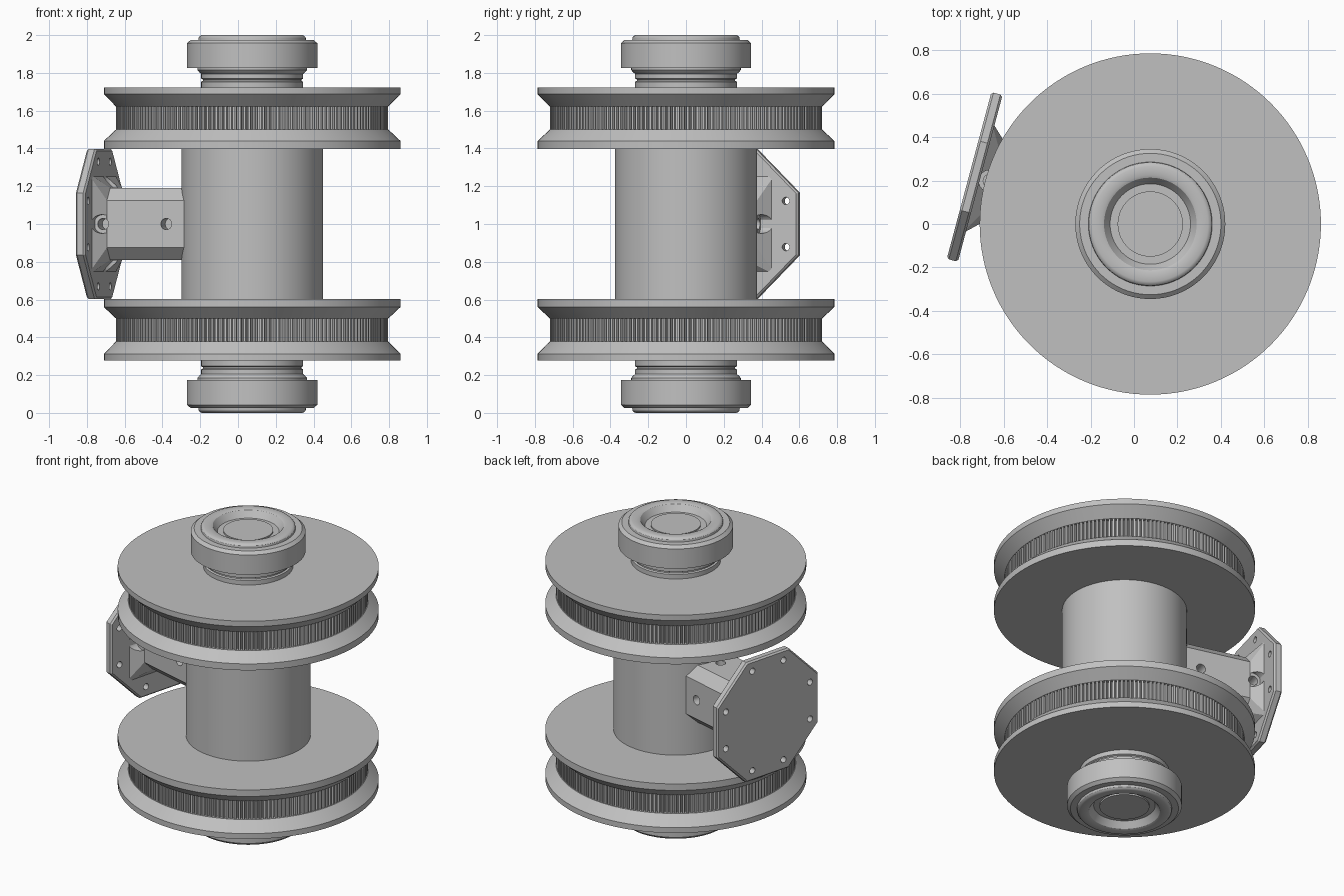
import bpy, bmesh, math
from mathutils import Matrix

cube = bpy.data.objects.get("Cube")
if cube:
    bpy.data.objects.remove(cube, do_unlink=True)

AXIS = (0.075, 0, 1)          # centre of the drum
ARM_ANGLE = math.radians(165)  # direction in which the mount points

grey = bpy.data.materials.new("plain_grey")
grey.use_nodes = True
grey.diffuse_color = (0.53, 0.53, 0.53, 1)
grey.node_tree.nodes["Principled BSDF"].inputs["Base Color"].default_value = grey.diffuse_color


def make(name, bm, angle=0):
    bmesh.ops.recalc_face_normals(bm, faces=bm.faces)
    mesh = bpy.data.meshes.new(name)
    bm.to_mesh(mesh)
    bm.free()
    mesh.materials.append(grey)
    ob = bpy.data.objects.new(name, mesh)
    bpy.context.collection.objects.link(ob)
    ob.location = AXIS
    ob.rotation_euler.z = angle
    return ob


def finish(ob, smooth=True):
    bpy.ops.object.select_all(action='DESELECT')
    ob.select_set(True)
    bpy.context.view_layer.objects.active = ob
    for mod in list(ob.modifiers):
        bpy.ops.object.modifier_apply(modifier=mod.name)
    if smooth:
        bpy.ops.object.shade_smooth_by_angle(angle=math.radians(30))
    return ob


def loft(sections):
    """Skin a stack of equal-length rings and cap both ends."""
    bm = bmesh.new()
    rings = [[bm.verts.new(p) for p in s] for s in sections]
    n = len(rings[0])
    for a, b in zip(rings, rings[1:]):
        for i in range(n):
            j = (i + 1) % n
            bm.faces.new((a[i], a[j], b[j], b[i]))
    bm.faces.new(rings[0])
    bm.faces.new(rings[-1])
    return bm


def circle(r, z, n=128):
    return [(r * math.cos(math.tau * i / n), r * math.sin(math.tau * i / n), z) for i in range(n)]


def turned(name, profile, side=1):
    return finish(make(name, loft([circle(r, side * z) for r, z in profile])))


def octagon(x, half, chamfer):
    a, b = half, half - chamfer
    return [(x, y, z) for y, z in
            [(a, -b), (a, b), (b, a), (-b, a), (-a, b), (-a, -b), (-b, -a), (b, -a)]]


def drill(bm, r, start, end, matrix):
    """Add a cylinder running along the matrix's z direction."""
    bmesh.ops.create_cone(bm, cap_ends=True, segments=24, radius1=r, radius2=r, depth=end - start,
                          matrix=matrix @ Matrix.Translation((0, 0, (start + end) / 2)))


def cut(ob, bm):
    cutter = make(ob.name + "_cutter", bm, ARM_ANGLE)
    cutter.hide_render = True
    mod = ob.modifiers.new("holes", 'BOOLEAN')
    mod.object = cutter
    mod.solver = 'EXACT'
    bpy.context.view_layer.update()
    finish(ob)
    bpy.data.objects.remove(cutter, do_unlink=True)


# Central drum
turned("drum", [(0.375, -0.41), (0.375, 0.41)])

# Pulley, toothed belt seat and end cap, mirrored top and bottom
TEETH = 180
pulley = [(0.785, 0.397), (0.785, 0.44), (0.722, 0.499), (0.695, 0.499),
          (0.695, 0.623), (0.722, 0.623), (0.785, 0.687), (0.785, 0.723)]
cap = [(0.27, 0.71), (0.27, 0.753), (0.26, 0.758), (0.26, 0.765), (0.27, 0.77),
       (0.27, 0.795), (0.28, 0.803), (0.29, 0.815), (0.29, 0.826), (0.345, 0.826),
       (0.345, 0.957), (0.325, 0.975), (0.285, 0.975), (0.283, 0.988), (0.276, 0.996),
       (0.265, 1.0), (0.225, 1.0), (0.213, 0.995), (0.185, 0.955), (0.15, 0.955), (0.15, 0.965)]


def tooth_ring(z):
    points = []
    for i in range(TEETH):
        for r, t in ((0.698, 0.0), (0.72, 0.15), (0.72, 0.6), (0.698, 0.75)):
            a = math.tau * (i + t) / TEETH
            points.append((r * math.cos(a), r * math.sin(a), z))
    return points


for label, side in (("upper", 1), ("lower", -1)):
    turned(label + "_pulley", pulley, side)
    turned(label + "_end_cap", cap, side)
    make(label + "_belt_teeth", loft([tooth_ring(side * 0.498), tooth_ring(side * 0.624)]))

# Mounting arm flaring out to a square foot, with screw holes on its four sides
arm = make("mount_arm", loft([octagon(0.2, 0.19, 0.065), octagon(0.745, 0.19, 0.065),
                              octagon(0.815, 0.257, 0.012)]), ARM_ANGLE)
for along, radius, start, end in ((0.42, 0.03, 0.1, 0.3), (0.765, 0.03, 0.1, 0.22),
                                  (0.765, 0.05, 0.192, 0.3)):
    holes = bmesh.new()
    for k in range(4):
        drill(holes, radius, start, end,
              Matrix.Translation((along, 0, 0)) @ Matrix.Rotation(k * math.pi / 2, 4, 'X'))
    cut(arm, holes)

# Octagonal mounting plate with softened edges and eight bolt holes
plate = make("mount_plate", loft([octagon(0.81, 0.397, 0.232), octagon(0.863, 0.397, 0.232)]), ARM_ANGLE)
bevel = plate.modifiers.new("edges", 'BEVEL')
bevel.width = 0.01
bevel.segments = 1
bevel.limit_method = 'ANGLE'
bevel.angle_limit = math.radians(60)
holes = bmesh.new()
for a, b in ((0.33, 0.122), (0.122, 0.33)):
    for sy in (1, -1):
        for sz in (1, -1):
            drill(holes, 0.02, 0.75, 0.95,
                  Matrix.Translation((0, sy * a, sz * b)) @ Matrix.Rotation(math.pi / 2, 4, 'Y'))
cut(plate, holes)
